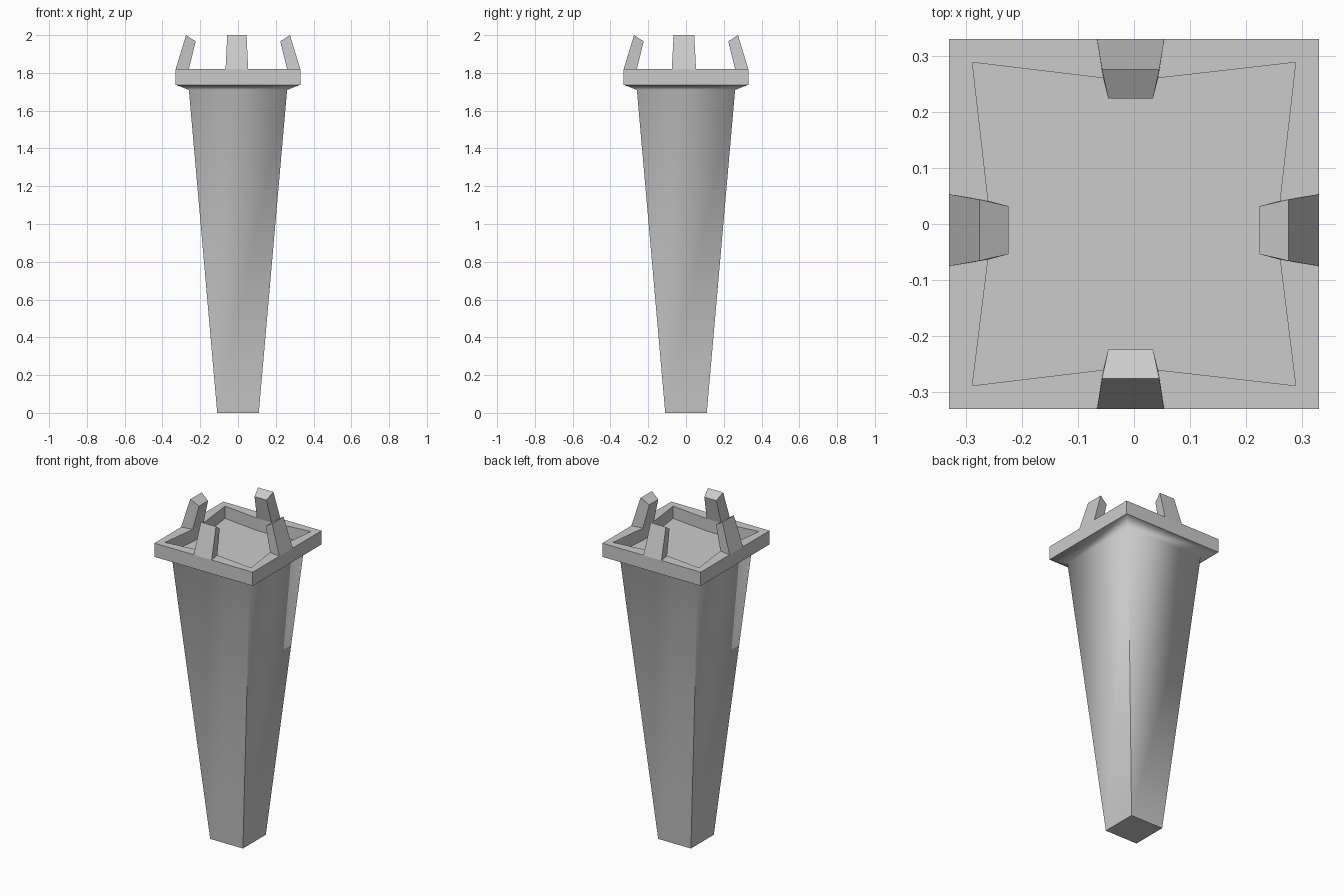
import bpy, bmesh, math

if "Cube" in bpy.data.objects:
    bpy.data.objects.remove(bpy.data.objects["Cube"])


def square(h, z):
    return [(-h, -h, z), (h, -h, z), (h, h, z), (-h, h, z)]


def finish(bm, name):
    bmesh.ops.recalc_face_normals(bm, faces=bm.faces[:])
    mesh = bpy.data.meshes.new(name)
    bm.to_mesh(mesh)
    bm.free()
    ob = bpy.data.objects.new(name, mesh)
    bpy.context.collection.objects.link(ob)
    return ob


def ring(bm, points):
    return [bm.verts.new(p) for p in points]


def bridge(bm, a, b):
    n = len(a)
    for i in range(n):
        j = (i + 1) % n
        bm.faces.new((a[i], a[j], b[j], b[i]))


# tapered shaft, flared collar and square rim
bm = bmesh.new()
rings = [ring(bm, square(h, z)) for h, z in
         [(0.11, 0), (0.26, 1.71), (0.33, 1.737), (0.33, 1.82)]]
bm.faces.new(rings[0])
for lo, hi in zip(rings, rings[1:]):
    bridge(bm, lo, hi)

# recess in the rim: each side bows inward to meet its prong
C, M = 0.288, 0.26
outline = [(-C, -C), (-0.055, -M), (0.043, -M),
           (C, -C), (M, -0.062), (M, 0.043),
           (C, C), (0.043, M), (-0.055, M),
           (-C, C), (-M, 0.043), (-M, -0.062)]
lip = ring(bm, [(x, y, 1.82) for x, y in outline])
floor = ring(bm, [(x, y, 1.745) for x, y in outline])
outer = rings[-1]
for k in range(4):
    inner = [lip[(3 * k + i) % 12] for i in range(4)]
    bm.faces.new([outer[k], outer[(k + 1) % 4]] + inner[::-1])
bridge(bm, lip, floor)
bm.faces.new(floor)
body = finish(bm, "tapered_body")
bpy.context.view_layer.objects.active = body
body.select_set(True)
bpy.ops.object.shade_smooth_by_angle(angle=math.radians(64.5))
weighted = body.modifiers.new("weighted_normals", 'WEIGHTED_NORMAL')
weighted.keep_sharp = True
body.select_set(False)

# four inward-leaning prongs: (distance, height, half width)
PROFILE = [(0.33, 1.82, 0.060), (0.275, 2.0, 0.051),
           (0.224, 1.967, 0.040), (0.26, 1.82, 0.049)]


def prong(name, sign, along_x):
    bm = bmesh.new()
    offset, widen = (-0.011, 1.07) if along_x else (-0.006, 1.0)
    sides = []
    for s in (-1, 1):
        pts = []
        for d, z, w in PROFILE:
            t = offset + s * w * widen
            pts.append((sign * d, t, z) if along_x else (t, sign * d, z))
        sides.append(ring(bm, pts))
        bm.faces.new(sides[-1])
    bridge(bm, *sides)
    return finish(bm, name)


prong("front_prong", -1, False)
prong("back_prong", 1, False)
prong("left_prong", -1, True)
prong("right_prong", 1, True)
